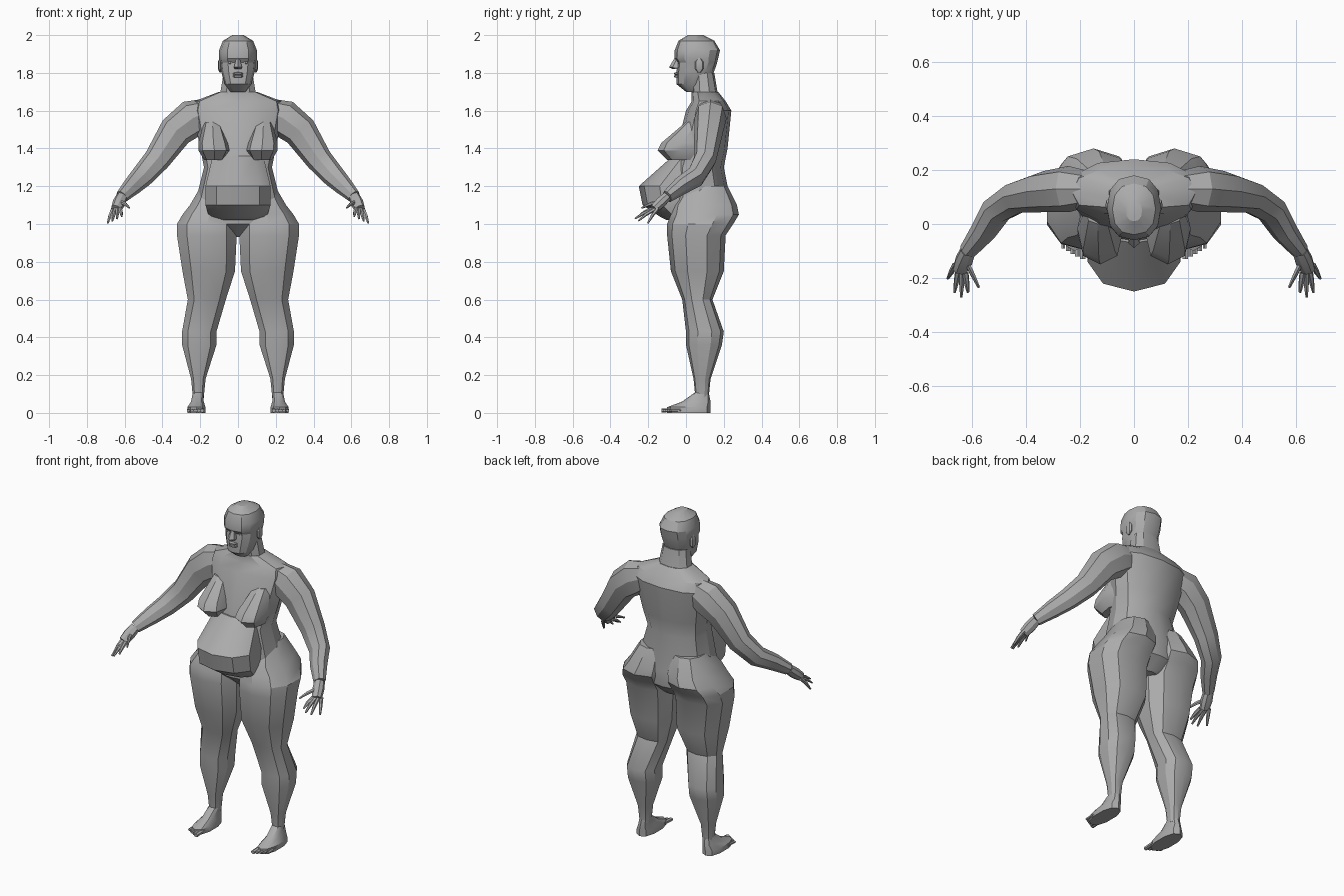
import bpy, bmesh, math
from mathutils import Vector

cube = bpy.data.objects.get("Cube")
if cube:
    bpy.data.objects.remove(cube, do_unlink=True)

grey = (.41, .41, .41, 1)
clay = bpy.data.materials.new("clay grey")
clay.use_nodes = True
clay.diffuse_color = grey
clay.node_tree.nodes["Principled BSDF"].inputs["Base Color"].default_value = grey


def power(value, exponent):
    return math.copysign(abs(value) ** exponent, value)


def ring(center, across, depth, sides):
    """Closed, slightly squared polygon spanned by two half axes."""
    points = []
    for index in range(sides):
        angle = math.tau * index / sides - math.pi / 2
        points.append(center + across * power(math.cos(angle), .85)
                      + depth * power(math.sin(angle), .85))
    return points


def levels(rows, sides=10):
    """Horizontal rings from (height, inner side, outer side, front, back)."""
    rings = []
    for height, inner, outer, front, back in rows:
        center = Vector(((inner + outer) / 2, (front + back) / 2, height))
        across = Vector(((outer - inner) / 2, 0, 0))
        depth = Vector((0, (back - front) / 2, 0))
        rings.append(ring(center, across, depth, sides))
    return rings


def centred(rows, sides=12):
    """Horizontal rings from (height, half width, front, back)."""
    return levels([(height, -half, half, front, back)
                   for height, half, front, back in rows], sides)


def tube(path, radii, sides=8, flatten=.85):
    """Rings that follow a path of points, thinner in depth by a factor."""
    path = [Vector(point) for point in path]
    rings = []
    for index, (point, radius) in enumerate(zip(path, radii)):
        ahead = path[min(index + 1, len(path) - 1)]
        behind = path[max(index - 1, 0)]
        along = (ahead - behind).normalized()
        depth = Vector((0, 1, 0))
        depth = (depth - along * depth.dot(along)).normalized()
        across = along.cross(depth)
        rings.append(ring(point, across * radius, depth * radius * flatten, sides))
    return rings


def blob(center, width, depth, height, sides=8):
    """Rings of a faceted ellipsoid with the given half sizes."""
    center = Vector(center)
    rings = []
    for tilt in (-1.3, -.5, .5, 1.3):
        lift = Vector((0, 0, height * math.sin(tilt)))
        across = Vector((width * math.cos(tilt), 0, 0))
        inward = Vector((0, depth * math.cos(tilt), 0))
        rings.append(ring(center + lift, across, inward, sides))
    return rings


def loft(name, groups, mirrored=False):
    """Skin each group of rings, cap the ends, and optionally mirror in x."""
    bm = bmesh.new()
    for rings in groups:
        loops = [[bm.verts.new(point) for point in points] for points in rings]
        for low, high in zip(loops, loops[1:]):
            for index in range(len(low)):
                following = (index + 1) % len(low)
                bm.faces.new((low[index], low[following],
                              high[following], high[index]))
        bm.faces.new(loops[0])
        bm.faces.new(loops[-1])
    bmesh.ops.recalc_face_normals(bm, faces=bm.faces)
    mesh = bpy.data.meshes.new(name)
    bm.to_mesh(mesh)
    bm.free()
    mesh.materials.append(clay)
    part = bpy.data.objects.new(name, mesh)
    bpy.context.collection.objects.link(part)
    bpy.ops.object.select_all(action='DESELECT')
    part.select_set(True)
    bpy.context.view_layer.objects.active = part
    bpy.ops.object.shade_smooth_by_angle(angle=math.radians(30))
    if mirrored:
        mirror = part.modifiers.new("mirror", 'MIRROR')
        mirror.use_mirror_merge = False


# Trunk from the pelvis to the sloping shoulders
loft("torso", [centred([
    (.93, .06, 0, .16), (1, .24, -.08, .23), (1.1, .23, -.09, .24),
    (1.3, .18, -.08, .2), (1.4, .2, -.05, .22), (1.6, .24, 0, .24),
    (1.65, .23, .03, .21), (1.7, .1, .03, .17)])])

# Hanging stomach with a creased underside
loft("belly", [centred([
    (1.02, .1, -.1, .1), (1.04, .16, -.14, .1), (1.1, .18, -.23, .1),
    (1.2, .18, -.25, .1), (1.36, .14, -.07, .1)], sides=10)])

# Breasts, heavier toward the underside
loft("breasts", [levels([
    (1.34, .07, .18, -.1, .1), (1.39, .04, .21, -.15, .1),
    (1.43, .05, .21, -.13, .1), (1.54, .09, .18, 0, .1)], sides=8)], mirrored=True)

# Legs carry the buttocks at their top
loft("legs", [levels([
    (.08, .18, .24, .05, .12), (.18, .17, .25, .04, .13),
    (.36, .11, .3, 0, .19), (.43, .11, .3, 0, .2),
    (.6, .06, .27, -.02, .14), (.75, .01, .3, -.08, .2),
    (.94, 0, .33, -.1, .21), (1, 0, .33, -.1, .25),
    (1.05, 0, .3, -.08, .28), (1.1, 0, .26, -.07, .27),
    (1.2, .02, .2, 0, .22)])], mirrored=True)

# Feet with five toes each, shorter and thinner toward the outside
feet = [levels([
    (0, .17, .27, -.1, .13), (.03, .17, .27, -.1, .13),
    (.06, .18, .25, -.02, .13), (.11, .18, .24, .05, .12)])]
for toe in range(5):
    tip = Vector((.19 + .018 * toe, .01 * toe - .13, .012))
    thick = .012 - .001 * toe
    root = tip + Vector((0, .07, .004))
    feet.append(tube([root, tip], [thick, thick], sides=6))
loft("feet", feet, mirrored=True)

# Arms swing outward and forward
wrist = Vector((.615, -.1, 1.145))
loft("arms", [tube(
    [(.14, .13, 1.6), (.24, .13, 1.56), (.33, .12, 1.49), (.43, .1, 1.34),
     (.51, .05, 1.25), (.56, -.03, 1.2), wrist],
    [.07, .1, .09, .07, .06, .05, .035])], mirrored=True)

# Hands: palm, thumb and four fanned fingers
palm = Vector((.645, -.17, 1.08))
hands = [tube([wrist, wrist.lerp(palm, .5), palm], [.03, .034, .028])]
digits = [(wrist.lerp(palm, .4), Vector((.575, -.235, 1.085)))]
for finger in range(4):
    root = palm + Vector((.012 * finger - .02, .01 * finger - .01, 0))
    bend = .017 * (finger - 1) ** 2
    tip = Vector((.615 + .025 * finger, bend - .27, 1.04 - .012 * finger))
    digits.append((root, tip))
for root, tip in digits:
    knuckle = root.lerp(tip, .55) + Vector((0, 0, .006))
    hands.append(tube([root, knuckle, tip], [.012, .01, .005], sides=6))
loft("hands", hands, mirrored=True)

# Neck and head
loft("neck", [centred([
    (1.58, .13, .05, .2), (1.68, .1, .03, .17), (1.8, .08, .03, .15)], sides=10)])
loft("head", [centred([
    (1.7, .04, 0, .08), (1.74, .07, -.05, .12), (1.81, .09, -.05, .15),
    (1.855, .095, -.045, .165), (1.875, .1, -.06, .17), (1.92, .1, -.06, .18),
    (1.97, .08, -.04, .15), (2, .03, .01, .09)])])

# Face details
loft("nose", [centred([
    (1.82, .02, -.07, 0), (1.83, .024, -.09, 0), (1.88, .01, -.06, 0)], sides=6)])
loft("lips", [blob((0, -.045, height), .03, .022, .008)
              for height in (1.782, 1.796)])
loft("eyes", [blob((.04, -.025, 1.855), .017, .02, .01)], mirrored=True)
loft("ears", [blob((.095, .07, 1.84), .012, .025, .04)], mirrored=True)
